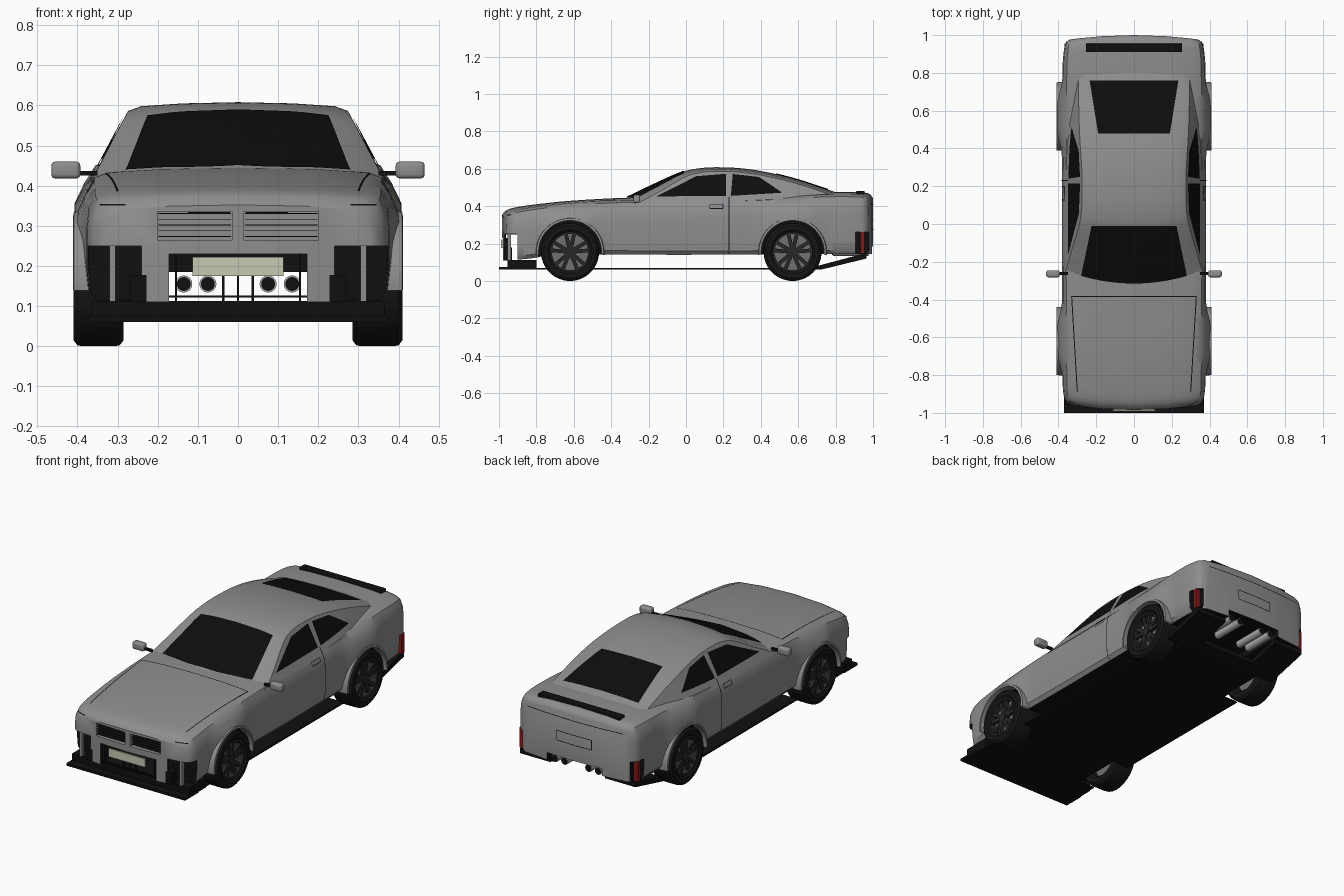
import bpy, bmesh, math
from mathutils import Vector, Matrix
from mathutils.bvhtree import BVHTree

if "Cube" in bpy.data.objects:
    bpy.data.objects.remove(bpy.data.objects["Cube"])


def material(name, r, g, b):
    m = bpy.data.materials.new(name)
    m.use_nodes = True
    m.diffuse_color = (r, g, b, 1)
    m.node_tree.nodes["Principled BSDF"].inputs["Base Color"].default_value = (r, g, b, 1)
    return m


PAINT = material("grey paint", .27, .27, .275)
BLACK = material("black trim", .005, .005, .005)
GLASS = material("dark glass", .004, .004, .004)
RUBBER = material("tyre rubber", .008, .008, .008)
RIM = material("dark rim", .02, .02, .02)
METAL = material("light metal", .4, .4, .4)
BRAKE = material("brake grey", .16, .16, .16)
PLATE = material("cream plate", .58, .58, .45)
RED = material("red lamp", .25, .008, .008)
SIDES = ((1, "left_"), (-1, "right_"))


def finish(name, bm, mat, smooth=True):
    bmesh.ops.recalc_face_normals(bm, faces=bm.faces)
    me = bpy.data.meshes.new(name)
    bm.to_mesh(me)
    bm.free()
    me.materials.append(mat)
    if smooth:
        me.shade_smooth()
        me.set_sharp_from_angle(angle=math.radians(35))
    ob = bpy.data.objects.new(name, me)
    bpy.context.scene.collection.objects.link(ob)
    return ob


def build(name, verts, faces, mat, smooth=True):
    bm = bmesh.new()
    vs = [bm.verts.new(v) for v in verts]
    for f in faces:
        bm.faces.new([vs[i] for i in f])
    return finish(name, bm, mat, smooth)


def box(name, x, y, z, mat, bevel=0):
    bm = bmesh.new()
    centre = Vector([sum(r) / 2 for r in (x, y, z)])
    size = [r[1] - r[0] for r in (x, y, z)]
    bmesh.ops.create_cube(bm, size=1, matrix=Matrix.Translation(centre) @ Matrix.Diagonal((*size, 1)))
    if bevel:
        bmesh.ops.bevel(bm, geom=bm.edges[:], offset=bevel, segments=3, profile=.5, affect='EDGES')
    return finish(name, bm, mat, bool(bevel))


def pair(name, x, y, z, mat, bevel=0):
    return [box(side + name, sorted((s * x[0], s * x[1])), y, z, mat, bevel) for s, side in SIDES]


def cylinder(name, centre, r, depth, axis, mat):
    bm = bmesh.new()
    turn = Matrix.Rotation(math.pi / 2, 4, 'Y' if axis == 'x' else 'X')
    bmesh.ops.create_cone(bm, cap_ends=True, segments=48, radius1=r, radius2=r, depth=depth,
                          matrix=Matrix.Translation(centre) @ turn)
    return finish(name, bm, mat)


def curve(table, t):
    # smooth interpolation through (t, value) knots
    k = max(0, min(len(table) - 2, sum(p[0] <= t for p in table) - 1))

    def slope(i):
        a, b = table[max(i - 1, 0)], table[min(i + 1, len(table) - 1)]
        return (b[1] - a[1]) / (b[0] - a[0])
    (t0, v0), (t1, v1) = table[k], table[k + 1]
    h = t1 - t0
    u = (t - t0) / h
    return (v0 * (1 + 2 * u) * (1 - u) ** 2 + v1 * u * u * (3 - 2 * u)
            + h * slope(k) * u * (1 - u) ** 2 - h * slope(k + 1) * u * u * (1 - u))


def loft(name, stations, section, bend, mat):
    # half sections run top centre to bottom centre, and are mirrored
    verts, faces = [], []
    for y in stations:
        half = section(y)
        ring = half + [(-x, z) for x, z in reversed(half[1:-1])]
        verts += [(x, bend(x, y), z) for x, z in ring]
    h, n = len(half), len(ring)
    for j in range(len(stations) - 1):
        for i in range(n):
            k = (i + 1) % n
            faces.append((j * n + i, j * n + k, j * n + n + k, j * n + n + i))
    for base in (0, (len(stations) - 1) * n):
        for i in range(h // 2 - 1):
            quad = (i, i + 1, h - 2 - i, h - 1 - i)
            faces.append([base + q for q in quad])
            faces.append([base + (-q) % n for q in quad])
    return build(name, verts, faces, mat)


# Lower body shell
AXLES = (("front_", -.62), ("rear_", .57))
WIDTH = [(-.985, .34), (-.965, .362), (-.93, .373), (-.86, .378), (0, .382),
         (.85, .378), (.95, .37), (.985, .36), (1, .34)]
DECK = [(-.985, .352), (-.965, .375), (-.93, .39), (-.8, .41), (-.6, .43), (-.3, .445),
        (0, .445), (.5, .46), (.75, .474), (.95, .473), (.985, .463), (1, .442)]
BASE = [(-.985, .11), (-.85, .12), (-.7, .14), (0, .14), (1, .145)]


def body_section(y):
    w, t, b = curve(WIDTH, y), curve(DECK, y), curve(BASE, y)
    f = sum(.027 * math.exp(-((y - c) / .15) ** 4) for _, c in AXLES)
    return [(0, t), (.5 * w, t - .003), (.85 * w, t - .012), (.94 * w, t - .025),
            (.985 * w + f * .3, t - .06), (w + f, t - .11), (w + f, b + .08),
            (.985 * w + f * .6, b + .02), (.94 * w, b), (.85 * w, b), (.5 * w, b), (0, b)]


def body_bend(x, y):
    return y + x * x * (.25 * max(0, -y * 2 - 1) ** 2 - .2 * max(0, y * 2 - 1) ** 2)


rows = [-.985, -.977, -.965, -.95] + [-.93 + .03 * i for i in range(63)] + [.955, .97, .985, .994, 1]
body = loft("body_shell", rows, body_section, body_bend, PAINT)

# Cabin and roof
ROOF = [(-.36, .428), (-.32, .445), (-.2, .503), (-.02, .583), (.06, .601), (.15, .608),
        (.3, .602), (.45, .578), (.6, .54), (.76, .488), (.86, .455)]
WAIST = [(-.36, .35), (.3, .352), (.5, .345), (.75, .31), (.86, .28)]


def cabin_section(y):
    g, w = curve(ROOF, y), curve(WAIST, y)
    e = max(g - .022, .415)
    x = w - (e - .44) * .535
    return [(0, g), (.5 * x, g - .003), (.88 * x, g - .01), (x, e), (w + .016, .41),
            (w, .405), (x, .4), (.88 * x, .4), (.5 * x, .4), (0, .4)]


cabin = loft("cabin_roof", [-.36 + .0244 * i for i in range(51)], cabin_section,
             lambda x, y: y + .6 * x * x * max(0, min(1, (.2 - y) / .4)), PAINT)

# Surface used for laying panels, before the openings are cut
skin = bmesh.new()
skin.from_mesh(body.data)
skin.from_mesh(cabin.data)
TREE = BVHTree.FromBMesh(skin)


def panel(name, corners, axis, s, mat, lift=.004, n=14, bow=0):
    # thin sheet draped on the skin; corners are in the plane across the axis
    a, b, c, d = [Vector(p) for p in corners]
    ray = Vector([-s if k == axis else 0 for k in "xyz"])
    verts = []
    for i in range(n + 1):
        for j in range(n + 1):
            u, t = i / n, j / n
            p = a.lerp(b, u).lerp(d.lerp(c, u), t)
            p.y += bow * (1 - (2 * u - 1) ** 2) * (1 - t)
            start = Vector({"x": (0, *p), "y": (p.x, 0, p.y), "z": (*p, 0)}[axis]) - 3 * ray
            hit = TREE.ray_cast(start, ray)[0]
            verts.append((hit if hit else start + 3 * ray) - ray * lift)
    m = n + 1
    faces = [(i * m + j, i * m + m + j, i * m + m + j + 1, i * m + j + 1)
             for i in range(n) for j in range(n)]
    return build(name, verts, faces, mat)


def strip(name, p, q, axis, s, width=.005):
    p, q = Vector(p), Vector(q)
    side = (q - p).orthogonal().normalized() * width / 2
    panel(name, (p - side, q - side, q + side, p + side), axis, s, BLACK, .002)


def frame(name, x0, x1, z0, z1, axis, s):
    c = ((x0, z0), (x1, z0), (x1, z1), (x0, z1))
    for i in range(4):
        strip(name, c[i], c[(i + 1) % 4], axis, s, .004)


# Windows
panel("windscreen", ((-.28, -.275), (.28, -.275), (.225, -.01), (-.225, -.01)), "z", 1, GLASS, bow=-.04)
panel("rear_window", ((-.19, .48), (.19, .48), (.235, .76), (-.235, .76)), "z", 1, GLASS)
for s, side in SIDES:
    panel(side + "door_window", ((-.16, .452), (.215, .455), (.215, .573), (.055, .56)), "x", s, GLASS)
    panel(side + "quarter_window", ((.24, .455), (.515, .472), (.39, .556), (.25, .572)), "x", s, GLASS)
    # Shut lines, handles and lamp slits
    strip(side + "door_line", (.23, .145), (.23, .45), "x", s)
    frame(side + "door_handle", .127, .198, .388, .41, "x", s)
    strip(side + "bonnet_side_line", (s * .33, -.385), (s * .3, -.89), "z", 1)
    strip(side + "headlamp_slit", (s * .28, .352), (s * .345, .352), "y", -1, .004)
strip("bonnet_rear_line", (-.33, -.385), (.33, -.385), "z", 1)
strip("boot_line", (-.3, .41), (.3, .41), "y", 1, .004)
frame("rear_plate_recess", -.11, .11, .275, .33, "y", 1)

# Floor tray
ledge = [(-.95, .06), (.72, .06), (.965, .12), (.965, .15), (.72, .085), (.66, .07), (-.95, .07)]
k = len(ledge)
tray = build("floor_tray", [(x, y, z) for x in (-.36, .36) for y, z in ledge],
             [range(k), range(k, 2 * k)] + [(i, (i + 1) % k, k + (i + 1) % k, k + i) for i in range(k)],
             BLACK, False)

# Openings: wheel wells, grille, corner ducts and exhaust tunnel
wells = [cylinder("well_cutter", (s * .38, y, .155), .17, .24, "x", BLACK) for _, y in AXLES for s in (1, -1)]
tunnel = box("tunnel_cutter", (-.172, .172), (-.7, 1.2), (.08, .185), BLACK)
exit_cut = box("exit_cutter", (-.172, .172), (.78, 1.2), (0, .185), BLACK)
ducts = [box("intake_cutter", (-.172, .172), (-1.2, -.66), (.0, .23), BLACK),
         box("cross_duct_cutter", (-.6, .6), (-.962, -.9), (0, .249), BLACK)]
ducts += pair("corner_cutter", (.24, .6), (-1.2, -.903), (0, .25), BLACK)
ducts += pair("tail_cutter", (.335, .6), (.905, 1.2), (0, .262), BLACK)
ducts += pair("grille_cutter", (.015, .2), (-1.2, -.945), (.265, .336), PAINT)


def cut(ob, cutters):
    for c in cutters:
        m = ob.modifiers.new("cut", 'BOOLEAN')
        m.operation, m.solver, m.object = 'DIFFERENCE', 'EXACT', c
        m.material_mode = 'TRANSFER'
    done = ob.evaluated_get(bpy.context.evaluated_depsgraph_get())
    me = bpy.data.meshes.new_from_object(done)
    ob.modifiers.clear()
    ob.data = me
    me.set_sharp_from_angle(angle=math.radians(35))


cut(body, wells + [tunnel] + ducts)
cut(tray, wells + [exit_cut])
for c in wells + [tunnel, exit_cut] + ducts:
    bpy.data.objects.remove(c)

# Dark underside of the shell
slots = list(body.data.materials)
if BLACK not in slots:
    body.data.materials.append(BLACK)
dark = list(body.data.materials).index(BLACK)
for f in body.data.polygons:
    if f.normal.z < -.9 and f.center.z < .2:
        f.material_index = dark

# Front bumper details
box("front_splitter", (-.37, .37), (-1, -.88), (.06, .074), BLACK)
box("front_chin", (-.365, .365), (-.955, -.8), (.06, .113), BLACK)
pair("bumper_step", (.21, .268), (-.972, -.93), (.11, .178), BLACK)
pair("corner_fin", (.305, .32), (-.955, -.935), (.11, .25), PAINT)
pair("intake_post", (.152, .157), (-.965, -.955), (.113, .23), BLACK)
pair("intake_rib", (.034, .04), (-.965, -.955), (.113, .18), BLACK)
box("intake_centre_rib", (-.002, .002), (-.965, -.955), (.113, .18), BLACK)
box("intake_bar", (-.172, .172), (-.965, -.955), (.121, .126), BLACK)
box("front_plate", (-.113, .113), (-.99, -.982), (.175, .222), PLATE)
for i in range(5):
    pair("grille_slat", (.017, .198), (-.972, -.944), (.272 + .0145 * i, .274 + .0145 * i), BLACK)
pair("grille_top_bar", (.02, .125), (-.974, -.944), (.33, .335), BLACK)

# Tail details
box("boot_spoiler", (-.255, .255), (.91, .955), (.46, .481), BLACK, .004)
pair("tail_lamp", (.34, .368), (.932, .955), (.148, .262), RED)
for x in (-.135, -.075, .075, .135):
    cylinder("exhaust_pipe", (x, .88, .155), .021, .19, "y", METAL)
    for y in (.7835, .9765):
        cylinder("exhaust_bore", (x, y, .155), .017, .006, "y", BLACK)

# Mirrors
pair("mirror_housing", (.393, .465), (-.282, -.245), (.418, .46), PAINT, .01)
pair("mirror_arm", (.35, .4), (-.27, -.255), (.425, .437), BLACK)

# Wheels and arch lips
TYRE = [(.3, .098), (.285, .115), (.285, .14), (.295, .153), (.31, .155), (.385, .155),
        (.4, .153), (.41, .14), (.41, .118), (.4, .106), (.385, .104)]


def ring(name, profile, y, s, mat, a0, a1, n):
    m = len(profile)
    verts = []
    for i in range(n + 1):
        a = math.radians(a0 + (a1 - a0) * i / n)
        verts += [(s * x, y + r * math.cos(a), .155 + r * math.sin(a)) for x, r in profile]
    faces = [(i * m + j, i * m + (j + 1) % m, i * m + m + (j + 1) % m, i * m + m + j)
             for i in range(n) for j in range(m)]
    ob = build(name, verts, faces, mat)
    bm = bmesh.new()
    bm.from_mesh(ob.data)
    bmesh.ops.remove_doubles(bm, verts=bm.verts, dist=.0001)
    bm.to_mesh(ob.data)
    bm.free()


for end, y in AXLES:
    for s, side in SIDES:
        name = end + side
        ring(name + "tyre", TYRE, y, s, RUBBER, 0, 360, 56)
        ring(name + "rim", [(.31, .107), (.402, .107), (.402, .097), (.31, .097)], y, s, RIM, 0, 360, 48)
        ring(name + "arch_lip", [(.36, .168), (.411, .168), (.409, .18), (.36, .184)], y, s, PAINT, -5, 185, 40)
        cylinder(name + "brake_disc", (s * .35, y, .155), .098, .03, "x", BRAKE)
        cylinder(name + "hub", (s * .384, y, .155), .024, .03, "x", RIM)
        # paired spokes
        bm = bmesh.new()
        for i in range(10):
            a = math.radians(72 * (i // 2) + (13 if i % 2 else -13) + 90)
            bmesh.ops.create_cube(bm, size=1, matrix=Matrix.Translation((s * .385, y, .155))
                                  @ Matrix.Rotation(a, 4, 'X') @ Matrix.Translation((0, .058, 0))
                                  @ Matrix.Diagonal((.018, .086, .02, 1)))
        finish(name + "spokes", bm, RIM, False)
